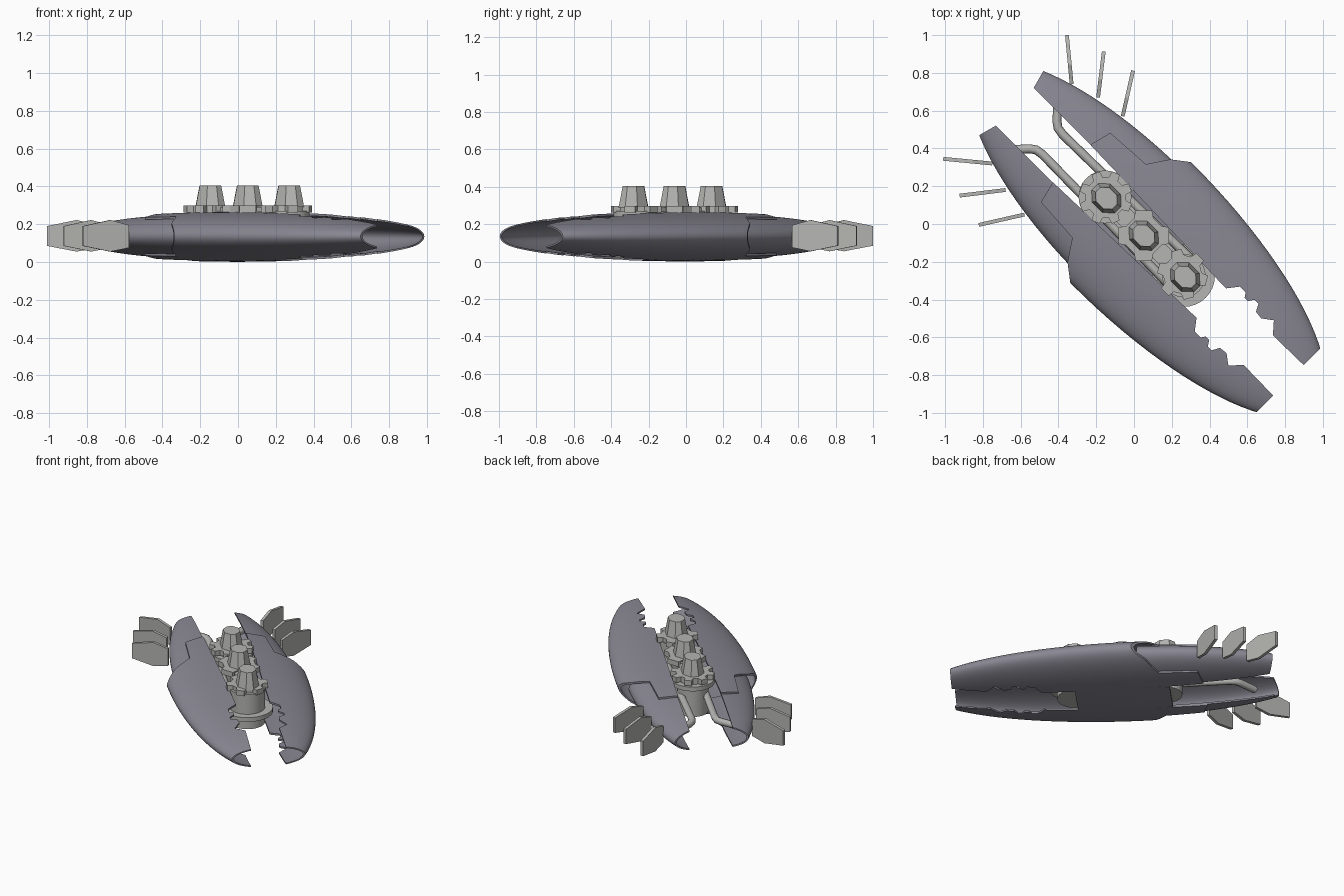
import bpy, bmesh, math
from mathutils import Matrix, Vector

if "Cube" in bpy.data.objects:
    bpy.data.objects.remove(bpy.data.objects["Cube"])

# Local frame: X runs forward, Y sideways; the finished craft is turned 45 degrees
PLACE = Matrix.Rotation(-math.pi / 4, 4, 'Z') @ Matrix.Translation((0, -0.007, 0))
MID = 0.135


def material(name, rgb):
    m = bpy.data.materials.new(name)
    m.diffuse_color = (*rgb, 1)
    m.use_nodes = True
    m.node_tree.nodes["Principled BSDF"].inputs["Base Color"].default_value = m.diffuse_color
    return m


HULL = material("blue_grey_hull", (0.25, 0.245, 0.29))
METAL = material("light_grey_metal", (0.46, 0.46, 0.445))


def finish(name, bm, mat):
    bmesh.ops.recalc_face_normals(bm, faces=bm.faces)
    return to_object(name, bm, mat)


def to_object(name, bm, mat):
    me = bpy.data.meshes.new(name)
    bm.to_mesh(me)
    bm.free()
    ob = bpy.data.objects.new(name, me)
    me.materials.append(mat)
    bpy.context.collection.objects.link(ob)
    return ob


def smooth(ob, angle=35):
    bpy.ops.object.select_all(action='DESELECT')
    ob.select_set(True)
    bpy.context.view_layer.objects.active = ob
    bpy.ops.object.shade_smooth_by_angle(angle=math.radians(angle))


def add_prism(bm, pts, z0, z1, top_scale=1.0):
    """Extrude a plan outline from z0 to z1, optionally tapered."""
    c = sum((Vector(p) for p in pts), Vector((0, 0))) / len(pts)
    low = [bm.verts.new((x, y, z0)) for x, y in pts]
    high = [bm.verts.new((c.x + (x - c.x) * top_scale, c.y + (y - c.y) * top_scale, z1)) for x, y in pts]
    bm.faces.new(low[::-1])
    bm.faces.new(high)
    n = len(pts)
    for i in range(n):
        j = (i + 1) % n
        bm.faces.new((low[i], low[j], high[j], high[i]))


def circle(u, r, n=32, v=0.0):
    return [(u + r * math.cos(2 * math.pi * i / n), v + r * math.sin(2 * math.pi * i / n)) for i in range(n)]


def shell_piece(name, radii, outline, z0=-0.2, z1=0.5, wall=0.014):
    """Cut a hollow ellipsoid with a plan outline."""
    bm = bmesh.new()
    for inset in (0, wall):
        r = [a - inset for a in radii]
        mat = (Matrix.Translation((0, 0, MID)) @ Matrix.Diagonal((*r, 1)) @ Matrix.Rotation(math.pi / 2, 4, 'Y'))
        made = bmesh.ops.create_uvsphere(bm, u_segments=72, v_segments=48, radius=1, matrix=mat)
        if inset:
            faces = {f for v in made['verts'] for f in v.link_faces}
            bmesh.ops.reverse_faces(bm, faces=list(faces))
    ob = to_object(name, bm, HULL)
    bm = bmesh.new()
    add_prism(bm, outline, z0, z1)
    cutter = finish("cutter", bm, HULL)
    cutter.hide_render = True
    mod = ob.modifiers.new("cut", 'BOOLEAN')
    mod.operation, mod.solver, mod.object = 'INTERSECT', 'EXACT', cutter
    bpy.context.view_layer.objects.active = ob
    bpy.ops.object.modifier_apply(modifier="cut")
    bpy.data.objects.remove(cutter)
    smooth(ob)
    return ob


def mirrored(pts, s):
    return [(u, s * v) for u, v in pts]


FRONT = (1.37, 0.452, 0.134)
REAR = (1.157, 0.39, 0.13)

# Front claw outline: stepped rear edge, jagged teeth near the nose
claw = [(-0.018, 0.6), (-0.018, 0.452), (-0.106, 0.385), (-0.18, 0.275), (-0.43, 0.26), (-0.46, 0.14),
        (0.585, 0.11), (0.63, 0.168), (0.675, 0.168), (0.69, 0.145), (0.715, 0.145), (0.735, 0.175),
        (0.764, 0.175), (0.785, 0.135), (0.83, 0.13), (0.85, 0.145), (0.884, 0.17), (0.937, 0.11),
        (1.163, 0.114), (1.163, 0.6)]
tail = [(-0.91, 0.6), (-0.912, 0.24), (-0.885, 0.141), (-0.05, 0.141), (-0.05, 0.6)]

for side, s in (("right", 1), ("left", -1)):
    shell_piece(side + "_front_hull", FRONT, mirrored(claw, s))
    shell_piece(side + "_rear_hull", REAR, mirrored(tail, s))

    # Three thin hexagonal fins fanning out of each rear hull
    for i, (a, b) in enumerate((((-0.33, 0.74), (-0.355, 1.0)),
                                ((-0.19, 0.67), (-0.16, 0.913)),
                                ((-0.06, 0.57), (-0.005, 0.812)))):
        local = [Vector(((x - y) / math.sqrt(2), s * ((x + y) / math.sqrt(2) + 0.007), 0)) for x, y in (a, b)]
        along = local[1] - local[0]
        across = Vector((-along.y, along.x, 0)).normalized() * 0.01
        bm = bmesh.new()
        prof = [(0, 0.075), (0.4, 0.055), (1, 0.085), (1, 0.19), (0.4, 0.222), (0, 0.195)]
        loops = [[bm.verts.new(local[0] + along * t + across * k + Vector((0, 0, z))) for t, z in prof]
                 for k in (-1, 1)]
        bm.faces.new(loops[0])
        bm.faces.new(loops[1])
        for j in range(6):
            k = (j + 1) % 6
            bm.faces.new((loops[0][j], loops[0][k], loops[1][k], loops[1][j]))
        finish(f"{side}_fin_{i + 1}", bm, METAL)

    # Bent pipe from the core to the rear hull
    cu = bpy.data.curves.new("pipe", 'CURVE')
    cu.dimensions = '3D'
    cu.bevel_depth, cu.bevel_resolution, cu.use_fill_caps = 0.024, 2, True
    path = [(0.4, 0.09), (-0.6, 0.075), (-0.645, 0.082), (-0.675, 0.105), (-0.76, 0.2)]
    sp = cu.splines.new('POLY')
    sp.points.add(len(path) - 1)
    for p, (u, v) in zip(sp.points, path):
        p.co = (u, s * v, 0.15, 1)
    tmp = bpy.data.objects.new("pipe_path", cu)
    bpy.context.collection.objects.link(tmp)
    bm = bmesh.new()
    bm.from_mesh(tmp.to_mesh())
    tmp.to_mesh_clear()
    bpy.data.objects.remove(tmp)
    smooth(finish(side + "_pipe", bm, METAL), 50)

# Belly plate closing the slot underneath
shell_piece("belly_plate", FRONT, [(-0.24, -0.13), (0.37, -0.13), (0.37, 0.13), (-0.24, 0.13)], -0.2, MID)

# Core: spine block with a round column and flanges at each end
bm = bmesh.new()
add_prism(bm, [(-0.22, -0.065), (0.37, -0.065), (0.37, 0.065), (-0.22, 0.065)], 0.03, 0.27)
finish("core_spine", bm, METAL)
for name, u, r, fr, fz in (("front", 0.38, 0.115, 0.165, 0.1), ("rear", -0.21, 0.1, 0.14, 0.225)):
    bm = bmesh.new()
    add_prism(bm, circle(u, r), 0.025, 0.27)
    add_prism(bm, circle(u, fr), fz, fz + 0.03)
    smooth(finish(name + "_column", bm, METAL))


def cog(u, lobes, r, turn):
    """Plan outline with flat-topped lobes."""
    pts = []
    for i in range(lobes):
        for off, rad in ((-0.32, 0.76), (-0.2, 1), (0.2, 1), (0.32, 0.76)):
            a = turn + (i + off) * 2 * math.pi / lobes
            pts.append((u + r * rad * math.cos(a), r * rad * math.sin(a)))
    return pts


# Three lobed plates on top, each with a tapered post
for i, (u, lobes, r) in enumerate(((-0.205, 8, 0.142), (0.08, 4, 0.14), (0.37, 6, 0.135))):
    bm = bmesh.new()
    add_prism(bm, cog(u, lobes, r, math.pi / lobes), 0.262, 0.298)
    finish(f"lobed_plate_{i + 1}", bm, METAL)
    bm = bmesh.new()
    pu = (-0.2, 0.08, 0.39)[i]
    add_prism(bm, [(pu + du * 0.088, dv * 0.07) for du, dv in
                   ((1, 0.35), (0.45, 1), (-0.45, 1), (-1, 0.35), (-1, -0.35), (-0.45, -1), (0.45, -1), (1, -0.35))],
              0.29, 0.405, 0.72)
    finish(f"tapered_post_{i + 1}", bm, METAL)
bm = bmesh.new()
add_prism(bm, [(-0.2, -0.05), (0.37, -0.05), (0.37, 0.05), (-0.2, 0.05)], 0.262, 0.29)
finish("plate_bridge", bm, METAL)

# Turn everything into the final diagonal heading
for ob in bpy.data.objects:
    ob.data.transform(PLACE)
